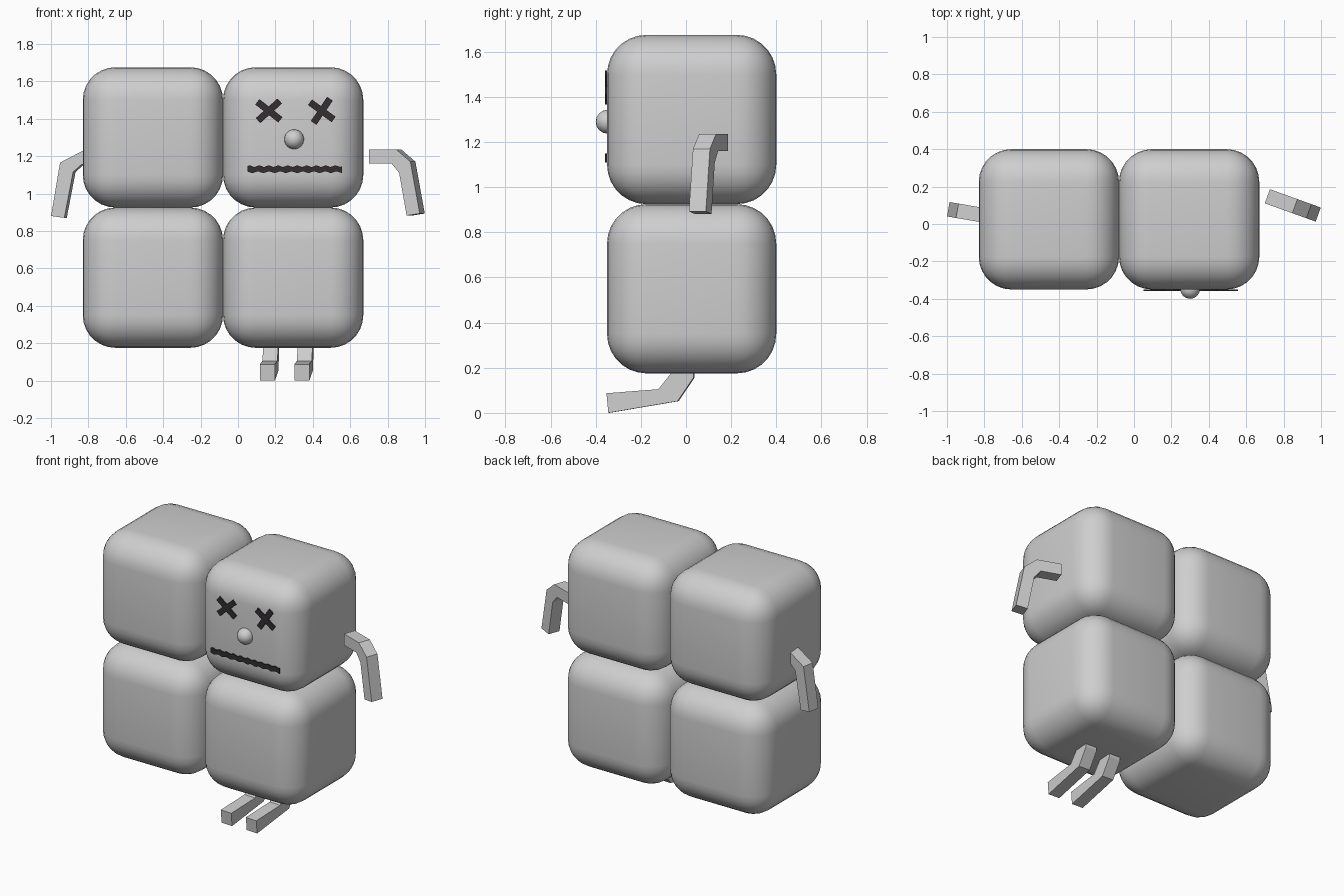
import bpy
import bmesh
import math
from mathutils import Vector

if "Cube" in bpy.data.objects:
    bpy.data.objects.remove(bpy.data.objects["Cube"], do_unlink=True)


def material(name, rgb):
    mat = bpy.data.materials.new(name)
    mat.use_nodes = True
    mat.diffuse_color = (*rgb, 1)
    mat.node_tree.nodes["Principled BSDF"].inputs["Base Color"].default_value = (*rgb, 1)
    return mat


grey = material("light grey", (0.62, 0.62, 0.62))
dark = material("dark charcoal", (0.032, 0.027, 0.032))


def add_mesh(name, bm, mat):
    mesh = bpy.data.meshes.new(name)
    bm.to_mesh(mesh)
    bm.free()
    mesh.materials.append(mat)
    obj = bpy.data.objects.new(name, mesh)
    bpy.context.collection.objects.link(obj)
    return obj


def strip(name, upper, lower, origin, direction, thickness, mat):
    """Solid band between two (distance, height) rails, in a vertical plane."""
    direction = Vector(direction)
    side = direction.cross(Vector((0, 0, 1))).normalized() * thickness / 2
    bm = bmesh.new()
    rings = []
    for rails in zip(upper, lower):
        a, b = [Vector(origin) + direction * u + Vector((0, 0, z)) for u, z in rails]
        rings.append([bm.verts.new(p) for p in (a - side, a + side, b + side, b - side)])
    for r, s in zip(rings, rings[1:]):
        for i in range(4):
            j = (i + 1) % 4
            bm.faces.new((r[i], r[j], s[j], s[i]))
    bm.faces.new(rings[0])
    bm.faces.new(rings[-1])
    bmesh.ops.recalc_face_normals(bm, faces=bm.faces)
    return add_mesh(name, bm, mat)


# Four rounded body blocks
SIZE = 0.75
for column, x in (("right", -0.455), ("left", 0.295)):
    for row, z in (("lower", 0.55), ("upper", 1.3)):
        bm = bmesh.new()
        bmesh.ops.create_cube(bm, size=SIZE)
        bmesh.ops.bevel(bm, geom=bm.edges[:], offset=0.175, segments=7,
                        profile=0.5, affect='EDGES')
        for face in bm.faces:
            face.smooth = True
        block = add_mesh(f"{row}_{column}_block", bm, grey)
        block.location = (x, 0.025, z)

# Bent arms, the left one floating just off its block
strip("left_arm",
      [(0.713, 1.235), (0.86, 1.235), (0.935, 1.17), (0.985, 0.893)],
      [(0.713, 1.16), (0.835, 1.16), (0.875, 1.11), (0.915, 0.882)],
      (0, 0.405, 0), (1, -0.36, 0), 0.08, grey)
strip("right_arm",
      [(-0.7, 1.25), (-0.82, 1.23), (-0.945, 1.165), (-0.993, 0.88)],
      [(-0.7, 1.17), (-0.83, 1.155), (-0.875, 1.115), (-0.922, 0.87)],
      (0, -0.09, 0), (1, -0.17, 0), 0.078, grey)

# Bent legs reaching forward
for name, x in (("right_leg", 0.178), ("left_leg", 0.362)):
    strip(name,
          [(-0.35, 0.087), (-0.12, 0.105), (-0.06, 0.18), (-0.05, 0.3)],
          [(-0.342, 0.0), (-0.035, 0.052), (0.035, 0.155), (0.035, 0.3)],
          (x, 0, 0), (0.06, 1, 0), 0.08, grey)

# Round nose, poles facing front and back
bpy.ops.mesh.primitive_uv_sphere_add(segments=24, ring_count=8, radius=0.053,
                                     location=(0.3, -0.347, 1.29),
                                     rotation=(math.pi / 2, 0, 0))
nose = bpy.context.object
nose.name = "nose"
nose.data.materials.append(grey)
bpy.ops.object.shade_smooth()

# Crossed eyes from thin bars
FACE_Y = -0.355
bars = (("right_eye", 0.165, (42, -38)), ("left_eye", 0.448, (56, -36)))
for name, x, angles in bars:
    for number, angle in enumerate(angles):
        along = Vector((math.cos(math.radians(angle)), math.sin(math.radians(angle))))
        across = Vector((-along.y, along.x)) * 0.018
        ends = [along * s * 0.078 + Vector((0, 1.442)) for s in (-1, 1)]
        strip(f"{name}_bar_{number + 1}", [e + across for e in ends],
              [e - across for e in ends],
              (x, FACE_Y + 0.0003 * number, 0), (1, 0, 0), 0.009, dark)

# Wavering mouth line
steps = 48
upper, lower = [], []
for i in range(steps + 1):
    u = 0.05 + 0.505 * i / steps
    upper.append((u, 1.146 + 0.004 * math.sin(i * 1.3)))
    lower.append((u, 1.114 + 0.004 * math.sin(i * 1.1 + 2)))
strip("mouth", upper, lower, (0, FACE_Y, 0), (1, 0, 0), 0.009, dark)
